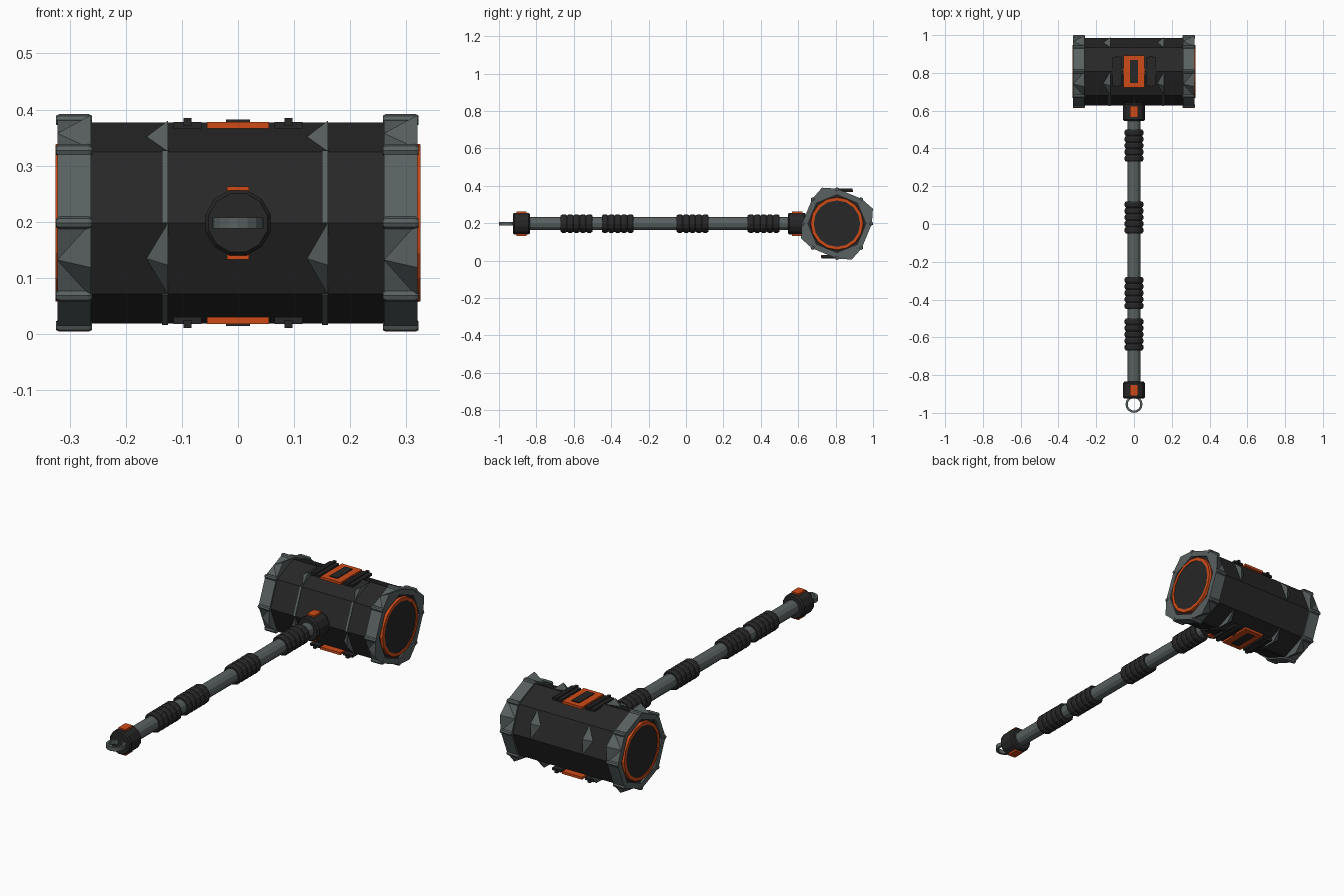
import bpy, bmesh, math
from mathutils import Vector

if "Cube" in bpy.data.objects:
    bpy.data.objects.remove(bpy.data.objects["Cube"])

def material(name, rgb):
    m = bpy.data.materials.new(name)
    m.diffuse_color = (*rgb, 1)
    m.use_nodes = True
    m.node_tree.nodes["Principled BSDF"].inputs["Base Color"].default_value = m.diffuse_color
    return m

DARK = material("charcoal", (0.02, 0.02, 0.02))
GREY = material("steel grey", (0.1, 0.118, 0.118))
ORANGE = material("orange", (0.62, 0.07, 0.009))
CY, CZ = 0.807, 0.198          # axis of the hammer head
HEAD = Vector((0, CY, CZ))
SHAFT = Vector((0, 0, CZ))

def finish(name, bm, mat):
    bmesh.ops.recalc_face_normals(bm, faces=bm.faces)
    me = bpy.data.meshes.new(name)
    bm.to_mesh(me)
    bm.free()
    me.materials.append(mat)
    ob = bpy.data.objects.new(name, me)
    bpy.context.collection.objects.link(ob)
    return ob

def place(axis, t, r, a):
    c, s = r * math.cos(a), r * math.sin(a)
    return Vector({'x': (t, c, s), 'y': (c, t, s), 'z': (c, s, t)}[axis])

def lathe(name, profile, sides, axis, centre, mat, closed=False, phase=0):
    """Sweep (position, radius) pairs round an axis with flat facets."""
    bm = bmesh.new()
    rings = [[bm.verts.new(centre + place(axis, t, r, phase + math.tau * i / sides))
              for i in range(sides)] for t, r in profile]
    pairs = list(zip(rings, rings[1:]))
    if closed:
        pairs.append((rings[-1], rings[0]))
    else:
        bm.faces.new(rings[0])
        bm.faces.new(rings[-1])
    for a, b in pairs:
        for i in range(sides):
            j = (i + 1) % sides
            bm.faces.new((a[i], a[j], b[j], b[i]))
    return finish(name, bm, mat)

def box(name, centre, size, mat):
    bm = bmesh.new()
    bmesh.ops.create_cube(bm, size=1)
    for v in bm.verts:
        v.co = Vector(centre) + Vector([v.co[i] * size[i] for i in range(3)])
    return finish(name, bm, mat)

def spike(name, x0, x1, deg, r, peak, mat):
    """Pyramid on one octagon face: peak at x1, tapering to a point at x0."""
    a, h = math.radians(deg), math.pi / 8
    pts = [(x1, r, a - h), (x1, r, a + h), (x0, r * math.cos(h), a), (x1, peak, a)]
    bm = bmesh.new()
    v = [bm.verts.new(HEAD + place('x', *p)) for p in pts]
    for f in ((0, 1, 2), (0, 1, 3), (1, 2, 3), (2, 0, 3)):
        bm.faces.new([v[i] for i in f])
    return finish(name, bm, mat)

CORNERS = (22.5, 112.5, 202.5, 292.5)

# Octagonal head
lathe("head_body", [(-0.312, 0.179), (0.312, 0.179)], 8, 'x', HEAD, DARK)

# End caps, lugs and striking faces
for side, x0, x1 in (("left", -0.322, -0.262), ("right", 0.26, 0.32)):
    lathe(side + "_cap", [(x0, 0.187), (x1, 0.187), (x1, 0.158), (x0, 0.158)],
          8, 'x', HEAD, GREY, closed=True)
    for deg in CORNERS:
        spike(side + "_cap_spike", x0, x1, deg, 0.187, 0.208, GREY)
    for k in range(8):
        c = HEAD + place('x', 0, 0.183, k * math.pi / 4)
        lathe(side + "_cap_lug", [(x0 - 0.002, 0.008), (x0 + 0.004, 0.011),
              (x1 - 0.004, 0.011), (x1 + 0.002, 0.008)], 8, 'x', c, GREY)
    s = -1 if side == "left" else 1
    lathe(side + "_face_ring", [(s * 0.30, 0.144), (s * 0.325, 0.140),
          (s * 0.325, 0.124), (s * 0.30, 0.124)], 16, 'x', HEAD, ORANGE, closed=True)
    lathe(side + "_face_disc", [(s * 0.30, 0.125), (s * 0.322, 0.125)],
          16, 'x', HEAD, DARK)

# Spiked bands across the head
for side, x0, x1 in (("left", -0.163, -0.125), ("right", 0.123, 0.16)):
    for deg in CORNERS:
        spike(side + "_band_spike", x0, x1, deg, 0.180, 0.197, GREY)
    for deg in (157.5, 247.5):
        a, h = math.radians(deg), math.pi / 8
        bm = bmesh.new()
        strip = [bm.verts.new(HEAD + place('x', x, r, b))
                 for x in (x1 - 0.01, x1) for r, b in
                 ((0.175, a - h), (0.182, a - h), (0.182, a + h), (0.175, a + h))]
        bm.faces.new(strip[:4])
        bm.faces.new(strip[4:])
        for i in range(4):
            j = (i + 1) % 4
            bm.faces.new((strip[i], strip[j], strip[4 + j], strip[4 + i]))
        finish(side + "_band_strip", bm, GREY)

# Plates and side bars above and below the head
for side, s in (("top", 1), ("bottom", -1)):
    def z(d):
        return CZ + s * d
    box(side + "_plate", (0, CY, z(0.174)), (0.11, 0.17, 0.012), ORANGE)
    box(side + "_plate_slot", (0, CY, z(0.178)), (0.042, 0.12, 0.012), DARK)
    for x in (-0.09, 0.09):
        box(side + "_bar", (x, CY, z(0.174)), (0.05, 0.155, 0.012), DARK)
        box(side + "_bar_rib", (x, CY, z(0.180)), (0.014, 0.165, 0.014), DARK)

# Handle
lathe("handle_shaft", [(-0.9, 0.035), (0.66, 0.035)], 12, 'y', SHAFT, GREY)

# Collar and pommel with orange inlays
for name, y0, y1 in (("collar", 0.545, 0.64), ("pommel", -0.925, -0.835)):
    lathe(name, [(y0, 0.054), (y0 + 0.008, 0.060), (y1 - 0.008, 0.060), (y1, 0.054)],
          12, 'y', SHAFT, DARK, phase=math.pi / 12)
    mid = 0.595 if name == "collar" else -0.88
    for s in (-1, 1):
        box(name + "_inlay", (0, mid, CZ + s * 0.058), (0.04, 0.055, 0.014), ORANGE)

# Ribbed grips
for y0 in (0.33, -0.05, -0.45, -0.67):
    profile = []
    n, step = 5, 0.17 / 5
    for i in range(n):
        y = y0 + i * step
        profile += [(y, 0.043), (y + step * 0.25, 0.049),
                    (y + step * 0.75, 0.049)]
    profile.append((y0 + 0.17, 0.043))
    lathe("grip", profile, 12, 'y', SHAFT, DARK)

# Hanging ring
lathe("hanging_ring", [(-0.01, 0.033), (-0.01, 0.045), (0.01, 0.045), (0.01, 0.033)],
      16, 'z', Vector((0, -0.955, CZ)), GREY, closed=True)
